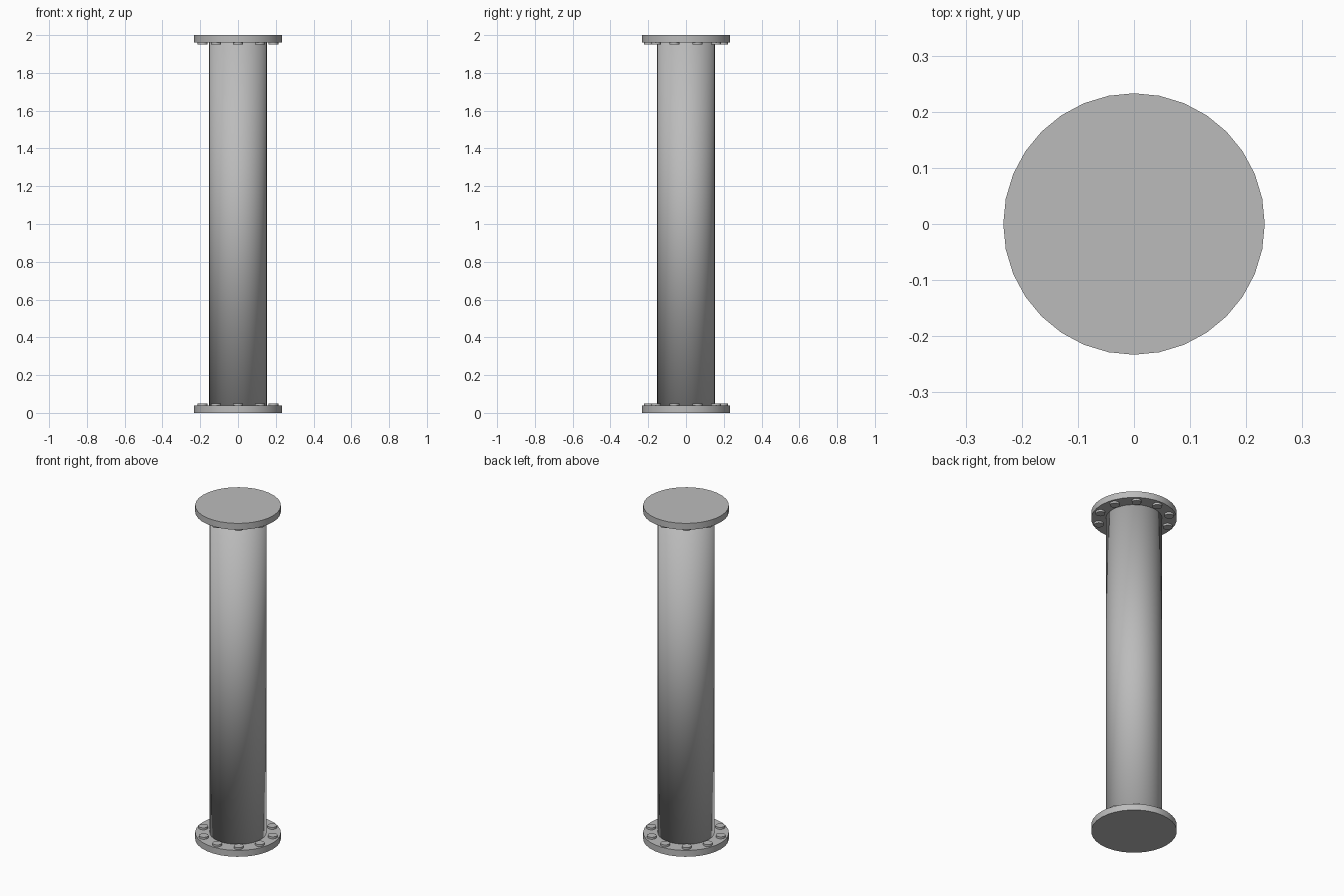
import bpy
from math import radians, sin, cos, pi

if "Cube" in bpy.data.objects:
    bpy.data.objects.remove(bpy.data.objects["Cube"], do_unlink=True)

HEIGHT = 2.0
FLANGE_R, FLANGE_T = 0.233, 0.038
PIPE_R = 0.154
BOLT_R, BOLT_H, BOLT_RING, BOLTS = 0.026, 0.012, 0.197, 10

steel = bpy.data.materials.new("grey_steel")
steel.use_nodes = True
colour = (0.5, 0.5, 0.5, 1)
steel.diffuse_color = colour
steel.node_tree.nodes["Principled BSDF"].inputs["Base Color"].default_value = colour


def cylinder(name, radius, z0, z1, sides, x=0, y=0):
    bpy.ops.mesh.primitive_cylinder_add(vertices=sides, radius=radius, depth=z1 - z0,
                                        location=(x, y, (z0 + z1) / 2))
    obj = bpy.context.object
    obj.name = name
    obj.data.materials.append(steel)
    return obj


# Pipe, softly shaded right across its hidden ends
cylinder("pipe", PIPE_R, FLANGE_T / 2, HEIGHT - FLANGE_T / 2, 32)
bpy.ops.object.shade_smooth()

# End flanges, each with a ring of bolt heads on its inner face
for end, base, bolt_base in (("bottom", 0, FLANGE_T),
                             ("top", HEIGHT - FLANGE_T, HEIGHT - FLANGE_T - BOLT_H)):
    cylinder(end + "_flange", FLANGE_R, base, base + FLANGE_T, 32)
    bpy.ops.object.shade_smooth_by_angle(angle=radians(30))
    for i in range(BOLTS):
        a = pi / 2 + 2 * pi * i / BOLTS
        cylinder(f"{end}_bolt_{i + 1}", BOLT_R, bolt_base, bolt_base + BOLT_H, 16,
                 BOLT_RING * cos(a), BOLT_RING * sin(a))
        bpy.ops.object.shade_smooth_by_angle(angle=radians(30))
